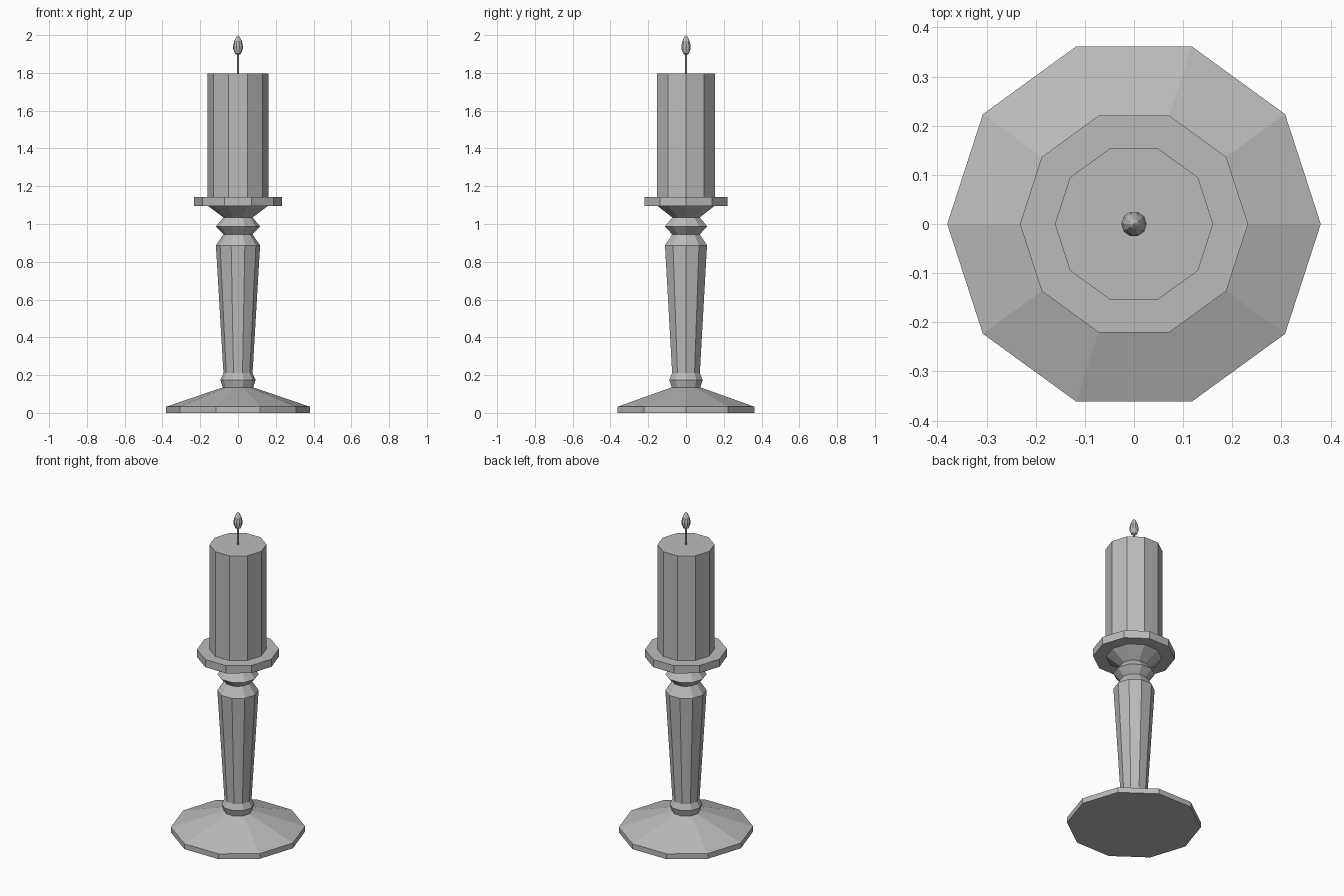
import bpy
import bmesh
from math import cos, sin, tau

cube = bpy.data.objects.get("Cube")
if cube:
    bpy.data.objects.remove(cube, do_unlink=True)

SIDES = 10
GREY = (0.5, 0.5, 0.5, 1)

grey = bpy.data.materials.new("plain grey")
grey.use_nodes = True
grey.diffuse_color = GREY
grey.node_tree.nodes["Principled BSDF"].inputs["Base Color"].default_value = GREY


def turned_part(name, profile, sides=SIDES):
    """Turn a (radius, height) profile around z; zero radius makes a point."""
    bm = bmesh.new()
    rings = []
    for r, z in profile:
        count = sides if r > 0 else 1
        rings.append([bm.verts.new((r * cos(tau * i / sides), r * sin(tau * i / sides), z))
                      for i in range(count)])
    for low, high in zip(rings, rings[1:]):
        for i in range(sides):
            j = (i + 1) % sides
            if len(high) == 1:
                bm.faces.new((low[i], low[j], high[0]))
            elif len(low) == 1:
                bm.faces.new((low[0], high[j], high[i]))
            else:
                bm.faces.new((low[i], low[j], high[j], high[i]))
    # Flat caps on open ends
    if len(rings[0]) > 1:
        bm.faces.new(rings[0][::-1])
    if len(rings[-1]) > 1:
        bm.faces.new(rings[-1])
    bmesh.ops.recalc_face_normals(bm, faces=bm.faces)
    mesh = bpy.data.meshes.new(name)
    bm.to_mesh(mesh)
    bm.free()
    mesh.materials.append(grey)
    part = bpy.data.objects.new(name, mesh)
    bpy.context.collection.objects.link(part)
    return part


# Holder: foot, lower ring, tapered stem, upper knop and drip plate
turned_part("candle_holder", [
    (0.38, 0), (0.38, 0.033), (0.08, 0.135),
    (0.093, 0.175), (0.077, 0.21),
    (0.117, 0.887), (0.077, 0.945),
    (0.117, 0.987), (0.077, 1.035),
    (0.158, 1.095), (0.232, 1.095), (0.232, 1.143),
])

# Candle, wick and flame
turned_part("candle", [(0.161, 1.143), (0.161, 1.797)])
turned_part("wick", [(0.005, 1.797), (0.005, 1.91)], 6)
turned_part("flame", [
    (0, 1.893), (0.016, 1.902), (0.025, 1.925), (0.026, 1.942),
    (0.02, 1.968), (0.01, 1.99), (0, 2),
])
